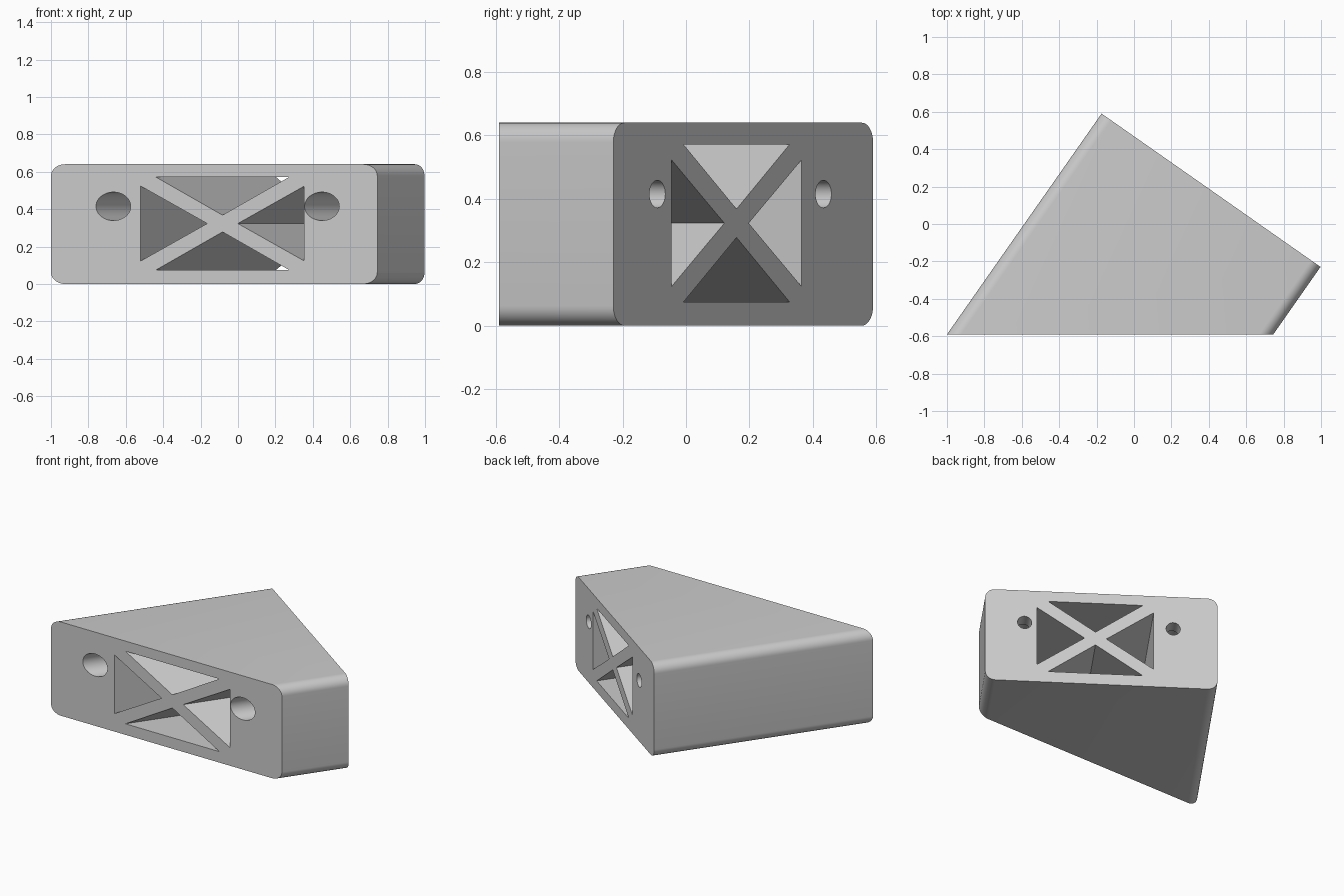
import bpy, bmesh, math
from mathutils import Vector

cube = bpy.data.objects.get("Cube")
if cube:
    bpy.data.objects.remove(cube, do_unlink=True)

# Slanted frame: v runs along the bores, u across them
ANGLE = math.radians(35)
ACROSS = Vector((math.cos(ANGLE), -math.sin(ANGLE), 0))
ALONG = Vector((math.sin(ANGLE), math.cos(ANGLE), 0))
ORIGIN = Vector((-0.083, -0.59, 0))
BACK = 0.915
HEIGHT = 0.64
MID = 0.323


def front(u):
    """Depth at which the oblique front face lies."""
    return u * math.tan(ANGLE)


def place(u, v, z):
    return ORIGIN + ACROSS * u + ALONG * v + Vector((0, 0, z))


def prism(name, profile, start, end):
    """Extrude a (u, z) profile along v between two depth functions."""
    bm = bmesh.new()
    a = [bm.verts.new(place(u, start(u), z)) for u, z in profile]
    b = [bm.verts.new(place(u, end(u), z)) for u, z in profile]
    bm.faces.new(a)
    bm.faces.new(b[::-1])
    n = len(a)
    for i in range(n):
        j = (i + 1) % n
        bm.faces.new((a[j], a[i], b[i], b[j]))
    bmesh.ops.recalc_face_normals(bm, faces=bm.faces)
    mesh = bpy.data.meshes.new(name)
    bm.to_mesh(mesh)
    bm.free()
    obj = bpy.data.objects.new(name, mesh)
    bpy.context.collection.objects.link(obj)
    return obj


def arc(u, z, r, start, sweep, steps):
    return [(u + r * math.cos(start + sweep * i / steps),
             z + r * math.sin(start + sweep * i / steps)) for i in range(steps + 1)]


def circle(u, z, r):
    return arc(u, z, r, 0, math.tau, 40)[:-1]


# Block with rounded long edges
left, right, r = -0.751, 0.678, 0.062
corners = [(right - r, HEIGHT - r), (left + r, HEIGHT - r), (left + r, r), (right - r, r)]
outline = []
for k, (u, z) in enumerate(corners):
    outline += arc(u, z, r, k * math.pi / 2, math.pi / 2, 10)
block = prism("wedge_block", outline, front, lambda u: BACK)

# Four triangular openings that leave a cross brace
cutters = []
before = lambda u: front(u) - 0.1
after = lambda u: BACK + 0.1
for s in (-1, 1):
    side = [(s * 0.067, MID), (s * 0.358, MID - 0.2), (s * 0.358, MID + 0.2)]
    level = [(0, MID + s * 0.045), (-0.291, MID + s * 0.248), (0.291, MID + s * 0.248)]
    cutters += [prism("side_opening_cutter", side, before, after),
                prism("level_opening_cutter", level, before, after)]

# Screw holes with wide bores from the front
for u in (-0.478, 0.4355):
    cutters.append(prism("screw_hole_cutter", circle(u, 0.415, 0.0435),
                         lambda u: BACK - 0.2, after))
    cutters.append(prism("bore_cutter", circle(u, 0.415, 0.076),
                         before, lambda u: BACK - 0.1))

bpy.context.view_layer.objects.active = block
for cutter in cutters:
    cutter.hide_render = True
    mod = block.modifiers.new("cut", "BOOLEAN")
    mod.operation = "DIFFERENCE"
    mod.solver = "EXACT"
    mod.object = cutter
    bpy.ops.object.modifier_apply(modifier=mod.name)
    bpy.data.objects.remove(cutter, do_unlink=True)

# Plain grey finish
grey = bpy.data.materials.new("light_grey")
grey.use_nodes = True
colour = (0.6, 0.6, 0.6, 1)
grey.diffuse_color = colour
grey.node_tree.nodes["Principled BSDF"].inputs["Base Color"].default_value = colour
block.data.materials.clear()
block.data.materials.append(grey)

bpy.ops.object.select_all(action="DESELECT")
block.select_set(True)
bpy.ops.object.shade_smooth_by_angle(angle=math.radians(30))
